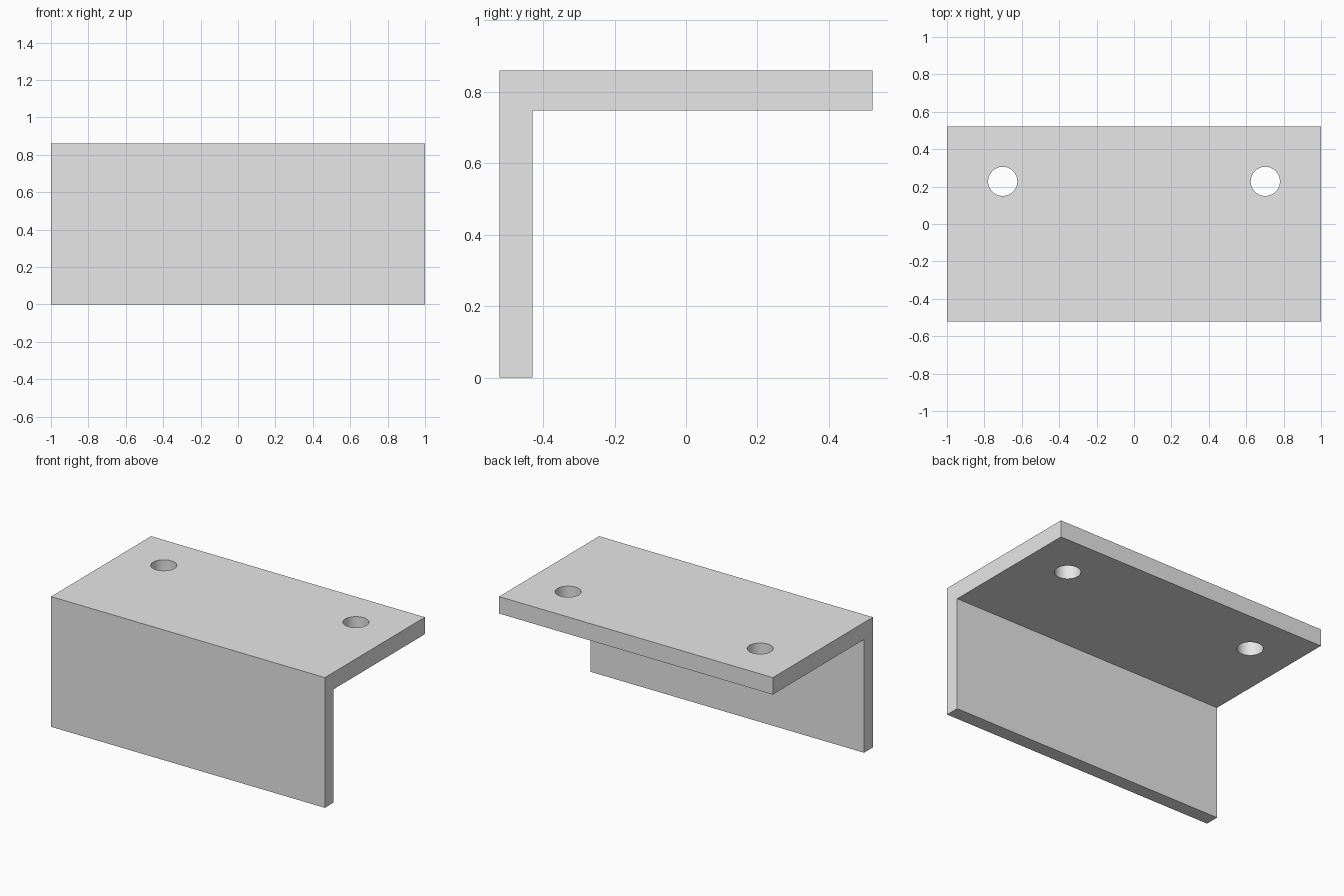
import bpy
import bmesh
import math

cube = bpy.data.objects.get("Cube")
if cube:
    bpy.data.objects.remove(cube, do_unlink=True)

# Overall sizes
HALF_LENGTH = 1.0
HALF_DEPTH = 0.522
HEIGHT = 0.86
SHELF_UNDERSIDE = 0.748
WALL_BACK = -0.43
HOLE_X, HOLE_Y, HOLE_RADIUS = 0.702, 0.228, 0.078

# Plain grey material
grey = bpy.data.materials.new("plain_grey")
grey.use_nodes = True
color = (0.8, 0.8, 0.8, 1)
grey.diffuse_color = color
grey.node_tree.nodes["Principled BSDF"].inputs["Base Color"].default_value = color


def add_object(name, bm):
    bmesh.ops.recalc_face_normals(bm, faces=bm.faces)
    mesh = bpy.data.meshes.new(name)
    bm.to_mesh(mesh)
    bm.free()
    mesh.materials.append(grey)
    obj = bpy.data.objects.new(name, mesh)
    bpy.context.collection.objects.link(obj)
    return obj


# L-shaped side profile, extruded along the length
profile = [
    (-HALF_DEPTH, 0), (WALL_BACK, 0), (WALL_BACK, SHELF_UNDERSIDE),
    (HALF_DEPTH, SHELF_UNDERSIDE), (HALF_DEPTH, HEIGHT), (-HALF_DEPTH, HEIGHT),
]
bm = bmesh.new()
end = bm.faces.new([bm.verts.new((-HALF_LENGTH, y, z)) for y, z in profile])
result = bmesh.ops.extrude_face_region(bm, geom=[end])
moved = [v for v in result["geom"] if isinstance(v, bmesh.types.BMVert)]
bmesh.ops.translate(bm, verts=moved, vec=(2 * HALF_LENGTH, 0, 0))
bracket = add_object("angle_bracket", bm)

# Pair of round cutters for the screw holes
bm = bmesh.new()
for side in (-1, 1):
    hole = bmesh.ops.create_cone(
        bm, cap_ends=True, segments=48, radius1=HOLE_RADIUS, radius2=HOLE_RADIUS, depth=0.4)
    bmesh.ops.translate(bm, verts=hole["verts"], vec=(side * HOLE_X, HOLE_Y, HEIGHT))
cutter = add_object("screw_hole_cutter", bm)
cutter.hide_render = True
cutter.hide_viewport = True

# Cut the holes and bake the result
cut = bracket.modifiers.new("screw_holes", "BOOLEAN")
cut.operation = "DIFFERENCE"
cut.solver = "EXACT"
cut.object = cutter
bpy.ops.object.select_all(action="DESELECT")
bracket.select_set(True)
bpy.context.view_layer.objects.active = bracket
bpy.ops.object.modifier_apply(modifier=cut.name)
bpy.data.objects.remove(cutter, do_unlink=True)

# Smooth hole walls, sharp edges elsewhere
bpy.ops.object.shade_smooth_by_angle(angle=math.radians(30))
